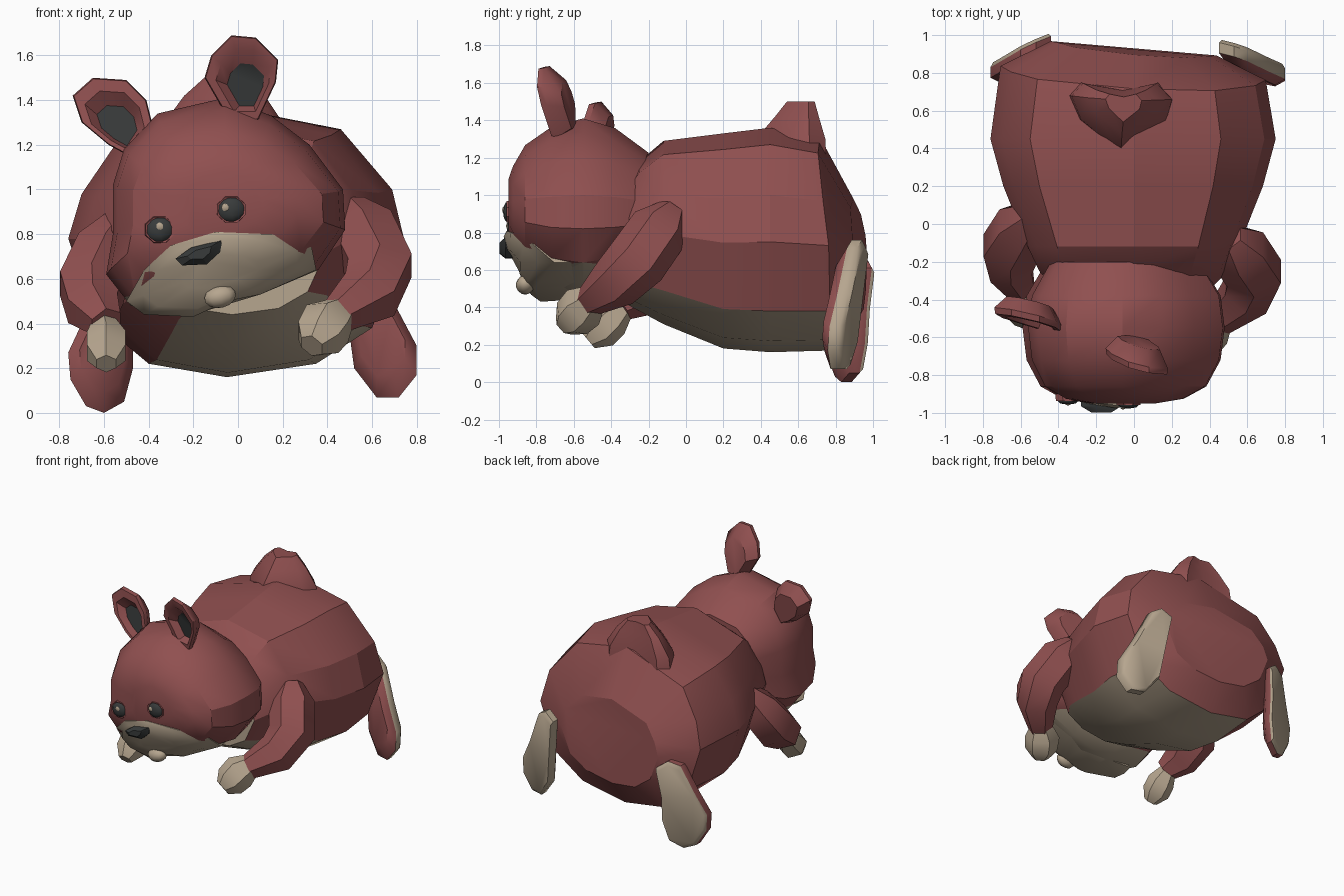
import bpy, bmesh, math
from mathutils import Vector, Matrix
from mathutils.bvhtree import BVHTree

if "Cube" in bpy.data.objects:
    bpy.data.objects.remove(bpy.data.objects["Cube"])


def material(name, rgb):
    m = bpy.data.materials.new(name)
    m.diffuse_color = (*rgb, 1)
    m.use_nodes = True
    m.node_tree.nodes["Principled BSDF"].inputs["Base Color"].default_value = m.diffuse_color
    return m


RED = material("red_brown_fur", (0.28, 0.08, 0.08))
BEIGE = material("beige_fur", (0.47, 0.38, 0.275))
DARK = material("charcoal", (0.04, 0.044, 0.044))


def finish(bm, name, mats, angle=35):
    bmesh.ops.recalc_face_normals(bm, faces=bm.faces)
    me = bpy.data.meshes.new(name)
    bm.to_mesh(me)
    bm.free()
    for m in mats:
        me.materials.append(m)
    me.shade_smooth()
    me.set_sharp_from_angle(angle=math.radians(angle))
    ob = bpy.data.objects.new(name, me)
    bpy.context.collection.objects.link(ob)
    return ob


def loft(rings):
    """Skin a list of equal-length point rings and cap both ends."""
    bm = bmesh.new()
    vs = [[bm.verts.new(p) for p in r] for r in rings]
    n = len(vs[0])
    strips = []
    for a, b in zip(vs, vs[1:]):
        strips.append([bm.faces.new((a[i], a[(i + 1) % n], b[(i + 1) % n], b[i])) for i in range(n)])
    caps = [bm.faces.new(vs[0]), bm.faces.new(vs[-1])]
    return bm, strips, caps


def blob(name, loc, size, mat, roll=0, seg=10, rows=7):
    bm = bmesh.new()
    bmesh.ops.create_uvsphere(bm, u_segments=seg, v_segments=rows, radius=1)
    rot = Matrix.Rotation(math.radians(-roll), 4, 'Y')
    bm.transform(Matrix.Translation(loc) @ rot @ Matrix.Diagonal((*size, 1)))
    return finish(bm, name, [mat], 50)


# Body: one cross-section stretched along y, rump ring leaning forward at the top
section = [(-0.55, 1.20), (0, 1.36), (0.46, 1.27), (0.69, 1.0), (0.75, 0.75), (0.60, 0.38),
           (0.35, 0.22), (-0.05, 0.16), (-0.40, 0.22), (-0.64, 0.42), (-0.76, 0.78), (-0.70, 0.98)]
stations = [(-0.36, 0.52, 1.0, 0.44, 0), (-0.25, 0.66, 1.18, 0.38, 0), (-0.12, 0.74, 1.29, 0.31, 0),
            (0.2, 0.91, 1.33, 0.18, 0), (0.45, 1.0, 1.36, 0.16, 0), (0.80, 0.93, 1.31, 0.17, 1),
            (0.93, 0.58, 0.98, 0.36, 1)]
rings = []
for y, s, top, bot, lean in stations:
    ring = []
    for x, z in section:
        h = bot + (z - 0.16) / 1.2 * (top - bot)
        ring.append((x * s, y - lean * (0.15 * max(0, h - 0.75) + 0.05 * x), h))
    rings.append(ring)
bm, strips, caps = loft(rings)
for strip in strips[:-1]:
    for i in (5, 6, 7):
        strip[i].material_index = 1
caps[0].material_index = 1
finish(bm, "body", [RED, BEIGE], 25)

# Head: tilted outline stretched along y
outline = [(-0.56, 1.02), (-0.51, 1.18), (-0.36, 1.34), (-0.06, 1.41), (0.15, 1.33), (0.32, 1.2),
           (0.47, 1.0), (0.48, 0.82), (0.36, 0.64), (0.10, 0.53), (-0.2, 0.44), (-0.48, 0.48),
           (-0.59, 0.62), (-0.56, 0.8)]
head_st = [(-0.95, 0.32, 0.30, 0.93), (-0.925, 0.60, 0.46, 0.92), (-0.86, 0.82, 0.70, 0.91),
           (-0.72, 0.96, 0.91, 0.9), (-0.55, 1.0, 1.0, 0.9), (-0.38, 0.96, 0.90, 0.9),
           (-0.2, 0.76, 0.64, 0.9)]
rings = [[(-0.06 + (x + 0.06) * sx, y, cz + (z - 0.9) * sz) for x, z in outline]
         for y, sx, sz, cz in head_st]
bm, _, _ = loft(rings)
cut = Vector((-0.14, 0, 1)).normalized()
jaw = Vector((0, 0, 0.59))
bmesh.ops.bisect_plane(bm, geom=bm.verts[:] + bm.edges[:] + bm.faces[:], plane_co=jaw, plane_no=cut)
for f in bm.faces:
    c = f.calc_center_median()
    f.material_index = int((c - jaw).dot(cut) < 0 and c.y < -0.42)
bm.normal_update()
head_tree = BVHTree.FromBMesh(bm)
finish(bm, "head", [RED, BEIGE], 30)


def head_y(x, z):
    hit = head_tree.ray_cast(Vector((x, -3, z)), Vector((0, 1, 0)))[0]
    return hit.y if hit else -0.6


# Muzzle: beige mask draped over the face, sloping back to the chin
mask = [(-0.50, 0.50), (-0.42, 0.64), (-0.30, 0.75), (-0.10, 0.81), (0.15, 0.80), (0.33, 0.74),
        (0.35, 0.64), (0.10, 0.53), (-0.05, 0.50), (-0.20, 0.43), (-0.42, 0.44)]
mc = (-0.08, 0.64)


def mask_ring(s, dy):
    ring = []
    for x, z in mask:
        px, pz = mc[0] + (x - mc[0]) * s, mc[1] + (z - mc[1]) * s
        lift = 0.76 - pz + 0.15 * (px + 0.08)
        y = -0.975 + 0.5 * max(0, lift) + 0.8 * (px + 0.08) ** 2 + dy
        ring.append((px, min(y, head_y(px, pz) - 0.008), pz))
    return ring


bm, _, _ = loft([[(mc[0] + (x - mc[0]) * 0.93, -0.55, mc[1] + (z - mc[1]) * 0.93) for x, z in mask],
                 mask_ring(1, 0.03), mask_ring(0.82, 0), mask_ring(0.4, -0.005)])
finish(bm, "muzzle", [BEIGE], 50)
blob("lower_lip", (-0.08, -0.86, 0.52), (0.075, 0.05, 0.05), BEIGE, 13)

# Nose
nose = [(-0.28, 0.69), (-0.21, 0.74), (-0.07, 0.775), (-0.08, 0.72), (-0.14, 0.665), (-0.25, 0.66)]
nc = (-0.17, 0.715)
bm, _, _ = loft([[(nc[0] + (x - nc[0]) * s, y, nc[1] + (z - nc[1]) * s) for x, z in nose]
                 for y, s in ((-0.88, 1), (-0.965, 1), (-0.998, 0.5))])
finish(bm, "nose", [DARK], 30)

# Eyes with a fur rim and a small glint
for side, x, z, gx, gz in (("left", -0.35, 0.82, 0, 0.015), ("right", -0.03, 0.91, -0.028, 0.01)):
    y = head_y(x, z)

    def ring(r, dy):
        return [(x + r * 1.1 * math.cos(a * math.pi / 4 + 0.4), y + dy,
                 z + r * math.sin(a * math.pi / 4 + 0.4)) for a in range(8)]
    bm, _, _ = loft([ring(0.066, 0.03), ring(0.062, -0.009), ring(0.052, -0.004)])
    finish(bm, side + "_eye_rim", [RED])
    blob(side + "_eye", (x, y - 0.004, z), (0.06, 0.024, 0.055), DARK, 10, 8, 6)
    blob(side + "_eye_glint", (x + gx, y - 0.026, z + gz), (0.016, 0.007, 0.018), BEIGE, 15, 4, 4)


# Flat parts: outline in x-z laid on a slanted plane, layers of (scale, depth, shift)
def slab(pts, plane, layers, shift=(0, 0)):
    cx = sum(p[0] for p in pts) / len(pts)
    cz = sum(p[1] for p in pts) / len(pts)
    rings = []
    for s, dy, k in layers:
        ring = []
        for x, z in pts:
            px, pz = cx + (x - cx) * s + k * shift[0], cz + (z - cz) * s + k * shift[1]
            ring.append((px, plane(px, pz) + dy, pz))
        rings.append(ring)
    return loft(rings)


# Ears: cupped front with a dark inside set low
ears = {
    "left_ear": ([(-0.74, 1.42), (-0.65, 1.5), (-0.5, 1.49), (-0.41, 1.4), (-0.38, 1.28),
                  (-0.47, 1.14), (-0.58, 1.2), (-0.7, 1.3)],
                 lambda x, z: -0.51 - 0.22 * (x + 0.56) + 0.12 * (z - 1.35), (0.015, -0.045)),
    "right_ear": ([(-0.15, 1.5), (-0.12, 1.6), (-0.03, 1.69), (0.08, 1.68), (0.18, 1.58),
                   (0.17, 1.48), (0.09, 1.31), (-0.04, 1.31)],
                  lambda x, z: -0.72 - 0.28 * x - 0.2 * (z - 1.5), (0.015, -0.04)),
}
for name, (pts, plane, shift) in ears.items():
    bm, strips, caps = slab(pts, plane, [(0.5, 0.045, 1), (0.74, -0.01, 0.4), (0.97, -0.012, 0),
                                         (1, 0.02, 0), (0.68, 0.10, 0.5)], shift)
    caps[0].material_index = 1
    finish(bm, name, [RED, DARK], 40)

# Hind feet: upright paddles with beige soles at the back
feet = {
    "right_foot": ([(0.45, 0.71), (0.53, 0.76), (0.60, 0.72), (0.71, 0.47), (0.80, 0.3), (0.80, 0.17),
                    (0.72, 0.07), (0.62, 0.07), (0.52, 0.2), (0.49, 0.42)],
                   lambda x, z: 0.86 - 0.30 * (x - 0.62) + 0.08 * (z - 0.4), (1, 2)),
    "left_foot": ([(-0.44, 0.61), (-0.52, 0.67), (-0.6, 0.64), (-0.69, 0.42), (-0.76, 0.27), (-0.75, 0.15),
                   (-0.68, 0.03), (-0.6, 0.0), (-0.51, 0.05), (-0.47, 0.2), (-0.47, 0.4)],
                  lambda x, z: 0.88 + 0.45 * (x + 0.6) + 0.06 * (z - 0.33), (2,)),
}
for name, (pts, plane, sole) in feet.items():
    bm, strips, caps = slab(pts, plane, [(0.7, -0.08, 0), (1, -0.03, 0), (1, 0.025, 0), (0.92, 0.045, 0)])
    for f in [f for i in sole for f in strips[i]] + [caps[1]]:
        f.material_index = 1
    finish(bm, name, [RED, BEIGE], 45)


# Arms and paws: hexagonal tubes along a bent path
def limb(name, path, mat):
    rings = []
    pts = [Vector(p[:3]) for p in path]
    for i, p in enumerate(pts):
        d = (pts[min(i + 1, len(pts) - 1)] - pts[max(i - 1, 0)]).normalized()
        u = d.cross(Vector((1, 0, 0))).normalized()
        v = d.cross(u)
        r = path[i][3]
        rings.append([p + r * (math.cos(a * math.pi / 3) * u + math.sin(a * math.pi / 3) * v)
                      for a in range(6)])
    bm, _, _ = loft(rings)
    finish(bm, name, [mat], 42)


limb("right_arm", [(0.50, -0.07, 0.92, 0.08), (0.555, -0.14, 0.82, 0.16), (0.635, -0.26, 0.65, 0.165),
                   (0.59, -0.38, 0.53, 0.145), (0.44, -0.52, 0.43, 0.085)], RED)
limb("right_paw", [(0.46, -0.49, 0.45, 0.08), (0.40, -0.55, 0.40, 0.125), (0.36, -0.61, 0.34, 0.115),
                   (0.33, -0.655, 0.30, 0.06)], BEIGE)
limb("left_arm", [(-0.53, 0.05, 0.85, 0.08), (-0.59, -0.01, 0.73, 0.15), (-0.655, -0.13, 0.56, 0.165),
                  (-0.65, -0.25, 0.47, 0.13), (-0.59, -0.36, 0.40, 0.08)], RED)
limb("left_paw", [(-0.60, -0.33, 0.40, 0.06), (-0.59, -0.40, 0.33, 0.10), (-0.59, -0.46, 0.27, 0.10),
                  (-0.59, -0.52, 0.22, 0.05)], BEIGE)

# Tail: stubby tapered bump on the rump
base = [(-0.33, 0.68), (-0.27, 0.75), (-0.06, 0.71), (0.12, 0.75), (0.20, 0.66), (0.17, 0.54),
        (-0.07, 0.36), (-0.28, 0.55)]
bm, _, _ = loft([[(-0.05 + (x + 0.05) * s, 0.65 + (y - 0.65) * t, z) for x, y in base]
                 for s, t, z in ((1.05, 1.0, 1.2), (1, 0.95, 1.3), (0.68, 0.6, 1.42), (0.36, 0.38, 1.5))])
finish(bm, "tail", [RED], 40)
